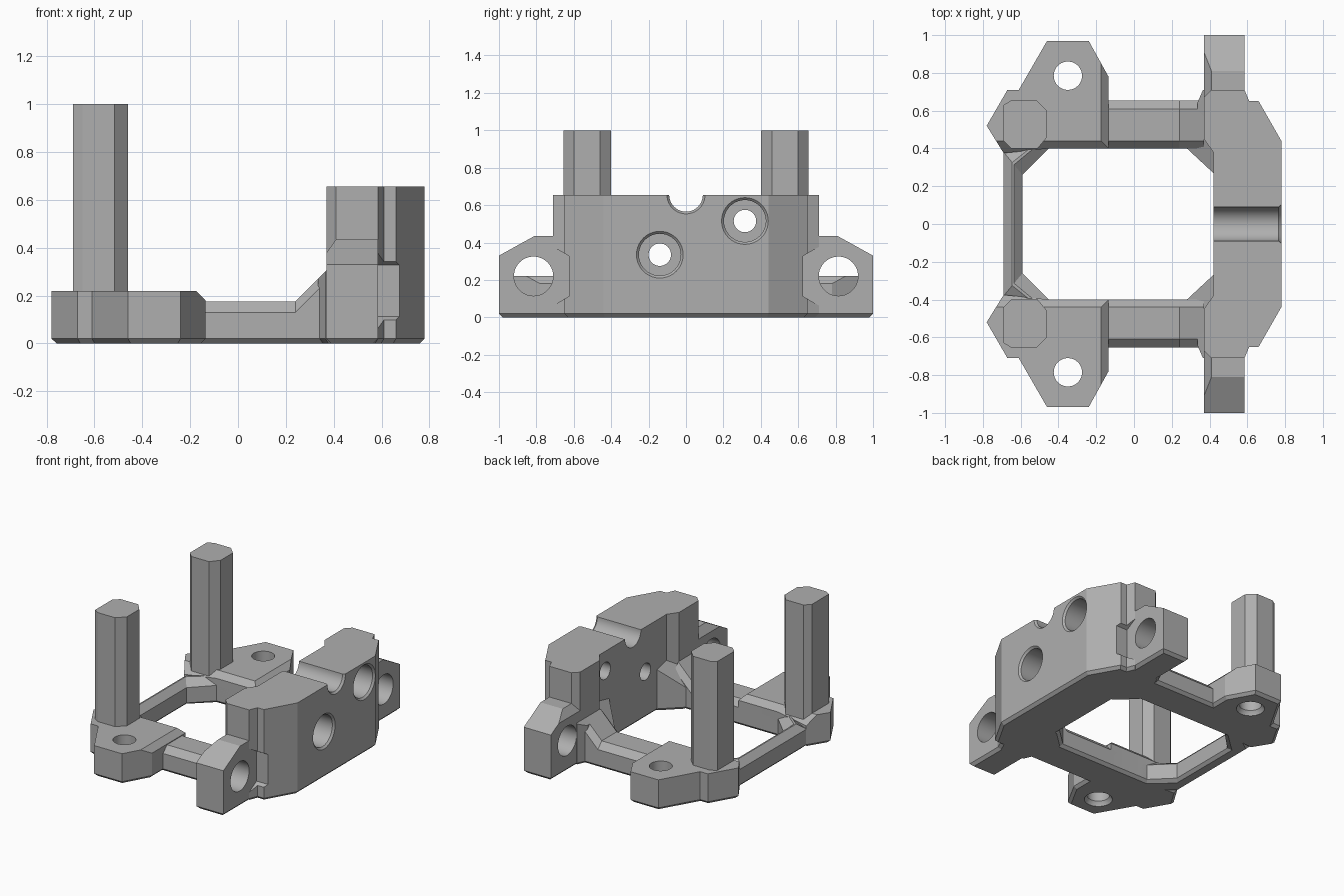
import bpy, bmesh, math
from mathutils import Vector

cube = bpy.data.objects.get("Cube")
if cube:
    bpy.data.objects.remove(cube, do_unlink=True)

GREY = (0.43, 0.43, 0.43, 1)
mat = bpy.data.materials.new("plain grey")
mat.use_nodes = True
mat.diffuse_color = GREY
mat.node_tree.nodes["Principled BSDF"].inputs["Base Color"].default_value = GREY

CH = 0.02  # bottom chamfer


def inset(pts, d):
    """Offset a counter-clockwise outline inward with mitred corners."""
    out = []
    for i, p in enumerate(pts):
        p = Vector(p)
        a = (p - Vector(pts[i - 1])).normalized()
        b = (Vector(pts[(i + 1) % len(pts)]) - p).normalized()
        na, nb = Vector((-a.y, a.x)), Vector((-b.y, b.x))
        out.append(p + (na + nb) * d / (1 + na.dot(nb)))
    return out


def loft(name, rings, cuts=()):
    """Skin closed rings, cap the ends and trim with (point, normal) planes."""
    bm = bmesh.new()
    rows = [[bm.verts.new(p) for p in r] for r in rings]
    n = len(rows[0])
    for r, s in zip(rows, rows[1:]):
        for i in range(n):
            j = (i + 1) % n
            bm.faces.new((r[i], r[j], s[j], s[i]))
    bm.faces.new(rows[0][::-1])
    bm.faces.new(rows[-1])
    for co, no in cuts:
        res = bmesh.ops.bisect_plane(bm, geom=bm.verts[:] + bm.edges[:] + bm.faces[:],
                                     plane_co=co, plane_no=no, clear_outer=True)
        edges = [e for e in res["geom_cut"] if isinstance(e, bmesh.types.BMEdge)]
        bmesh.ops.holes_fill(bm, edges=edges, sides=0)
    bmesh.ops.recalc_face_normals(bm, faces=bm.faces)
    me = bpy.data.meshes.new(name)
    bm.to_mesh(me)
    bm.free()
    me.materials.append(mat)
    ob = bpy.data.objects.new(name, me)
    bpy.context.collection.objects.link(ob)
    return ob


def prism(name, pts, z0, z1, chamfer=0, cuts=()):
    rings = [[(x, y, z0 + chamfer) for x, y in pts], [(x, y, z1) for x, y in pts]]
    if chamfer:
        rings.insert(0, [(x, y, z0) for x, y in inset(pts, chamfer)])
    return loft(name, rings, cuts)


def along_x(name, pts, x0, x1, cuts=()):
    return loft(name, [[(x, y, z) for y, z in pts] for x in (x0, x1)], cuts)


def bore(axis, a, b, steps, sides=40):
    """Round cutter along x or z from (position, radius) steps."""
    rings = []
    for t, r in steps:
        ring = []
        for i in range(sides):
            w = math.tau * i / sides
            u, v = a + r * math.cos(w), b + r * math.sin(w)
            ring.append((t, u, v) if axis == "x" else (u, v, t))
        rings.append(ring)
    return loft("cutter", rings)


def finish(ob, cutters=(), mirror=False):
    bpy.ops.object.select_all(action="DESELECT")
    bpy.context.view_layer.objects.active = ob
    ob.select_set(True)
    for c in cutters:
        c.hide_render = True
        m = ob.modifiers.new("hole", "BOOLEAN")
        m.operation, m.solver, m.object = "DIFFERENCE", "EXACT", c
        bpy.ops.object.modifier_apply(modifier=m.name)
        bpy.data.objects.remove(c, do_unlink=True)
    if mirror:
        m = ob.modifiers.new("mirror", "MIRROR")
        m.use_axis = (False, True, False)
        m.use_mirror_merge = False
        bpy.ops.object.modifier_apply(modifier=m.name)
    bpy.ops.object.shade_smooth_by_angle(angle=math.radians(20))


def nut_pocket():
    return [(0.81 + 0.214 * math.sin(math.tau * i / 6),
             0.22 + 0.214 * math.cos(math.tau * i / 6)) for i in range(6)]


# upright wall with cable groove, two counterbored holes and nut clearances
half = [(0.78, 0.44), (0.66, 0.65), (0.61, 0.65), (0.585, 0.71), (0.41, 0.71),
        (0.37, 0.67), (0.37, 0.45), (0.42, 0.38)]
outline = half + [(x, -y) for x, y in reversed(half)]
wall = prism("wall", outline, 0, 0.655, CH)
cutters = [bore("x", 0, 0.655, [(0.3, 0.09), (0.765, 0.09), (0.79, 0.11)])]
for y, z in ((-0.14, 0.335), (0.315, 0.515)):
    cutters.append(bore("x", y, z, [(0.3, 0.06), (0.62, 0.06), (0.62, 0.112),
                                    (0.767, 0.112), (0.79, 0.135)]))
for s in (1, -1):
    cutters.append(along_x("cutter", [(s * y, z) for y, z in nut_pocket()], 0.585, 0.9))
finish(wall, cutters)

# side ears with cross holes
ear = along_x("side_ear", [(0.6, 0), (0.98, 0), (1, CH), (1, 0.33), (0.81, 0.435), (0.6, 0.435)],
              0.37, 0.585,
              [((0.41, 0, 0.435), (-1.4, 0, 1)),
               ((0.585, 0, CH), (1, 0, -1)), ((0.37, 0, CH), (-1, 0, -1))])
finish(ear, [bore("x", 0.815, 0.22, [(0.2, 0.105), (0.8, 0.105)])], True)

# sloped gusset joining each side bar to the wall
gusset = prism("wall_gusset",
               [(0.28, 0.4), (0.42, 0.27), (0.5, 0.27), (0.5, 0.71), (0.365, 0.71),
                (0.335, 0.64), (0.335, 0.61), (0.28, 0.61)], 0, 0.42, CH,
               [((0.24, 0, 0.175), (-1, 0, 1)),
                ((0.28, 0.4, 0.16), (-1.63, -0.3, 1.35))])
finish(gusset, mirror=True)

# side bars, rising into the wall
section = [(0.42, 0), (0.4, CH), (0.4, 0.13), (0.44, 0.175),
           (0.61, 0.175), (0.655, 0.13), (0.655, CH), (0.635, 0)]
side_bar = loft("side_bar", [[(x, y, z + (lift if z > 0.1 else 0)) for y, z in section]
                             for x, lift in ((-0.2, 0), (0.24, 0), (0.37, 0.13))])
finish(side_bar, mirror=True)

# rear bar with diagonal corners
profile = [(0.02, 0), (0, CH), (0, 0.13), (0.045, 0.175),
           (0.055, 0.175), (0.1, 0.13), (0.1, CH), (0.08, 0)]
path = [(-0.3, 0.4, 0, 1), (-0.45, 0.4, -0.6, 1), (-0.59, 0.26, -1, 1.2)]
path += [(x, -y, dx, -dy) for x, y, dx, dy in reversed(path)]
rear_bar = loft("rear_bar", [[(x + dx * d, y + dy * d, z) for d, z in profile]
                             for x, y, dx, dy in path])
finish(rear_bar)

# mounting feet with screw holes
foot = prism("mounting_foot",
             [(-0.78, 0.52), (-0.69, 0.375), (-0.45, 0.4), (-0.135, 0.4), (-0.135, 0.78),
              (-0.24, 0.97), (-0.46, 0.97), (-0.61, 0.71), (-0.67, 0.71)], 0, 0.22, CH,
             [((-0.175, 0, 0.22), (1, 0, 1)), ((0, 0.44, 0.22), (0, -1, 1))])
finish(foot, [bore("z", -0.35, 0.785, [(-0.02, 0.1), (0.01, 0.09), (0.03, 0.075), (0.4, 0.075)])],
       True)

# tall corner posts
post = prism("post", [(-0.69, 0.44), (-0.65, 0.4), (-0.51, 0.4), (-0.46, 0.46),
                      (-0.46, 0.6), (-0.515, 0.655), (-0.65, 0.655), (-0.69, 0.63)], 0.1, 1)
finish(post, mirror=True)
